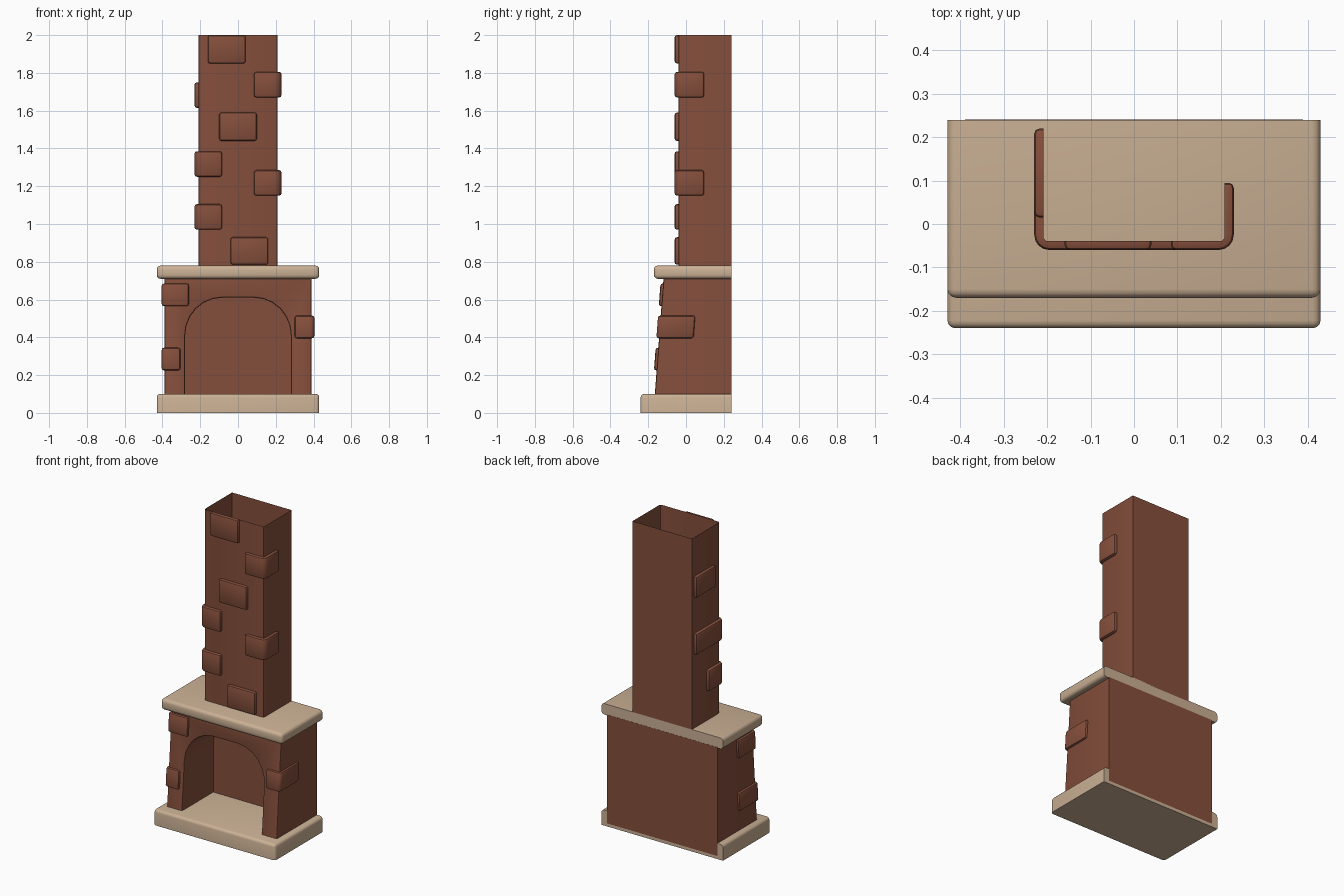
import bpy, bmesh, math

if "Cube" in bpy.data.objects:
    bpy.data.objects.remove(bpy.data.objects["Cube"])


def material(name, rgb):
    m = bpy.data.materials.new(name)
    m.diffuse_color = (*rgb, 1)
    m.use_nodes = True
    m.node_tree.nodes["Principled BSDF"].inputs["Base Color"].default_value = m.diffuse_color
    return m


BRICK = material("red_brick", (0.235, 0.078, 0.045))
STONE = material("beige_stone", (0.60, 0.44, 0.30))


def finish(name, bm, mat, edges=(), width=0.01, segs=2):
    """Bevel the given edges and turn the bmesh into an object."""
    bmesh.ops.recalc_face_normals(bm, faces=bm.faces)
    if edges:
        bmesh.ops.bevel(bm, geom=list(edges), offset=width, segments=segs,
                        profile=0.5, affect='EDGES', clamp_overlap=True)
    me = bpy.data.meshes.new(name)
    bm.to_mesh(me)
    bm.free()
    me.materials.append(mat)
    ob = bpy.data.objects.new(name, me)
    bpy.context.collection.objects.link(ob)
    bpy.ops.object.select_all(action='DESELECT')
    ob.select_set(True)
    bpy.context.view_layer.objects.active = ob
    bpy.ops.object.shade_smooth_by_angle(angle=math.radians(35))
    return ob


def prism(plan, z0, z1, caps=True):
    """Extrude a plan outline (x, y) from z0 to z1."""
    bm = bmesh.new()
    lo = [bm.verts.new((x, y, z0)) for x, y in plan]
    hi = [bm.verts.new((x, y, z1)) for x, y in plan]
    n = len(plan)
    for i in range(n):
        j = (i + 1) % n
        bm.faces.new((lo[i], lo[j], hi[j], hi[i]))
    if caps:
        bm.faces.new(lo[::-1])
        bm.faces.new(hi)
    return bm


def rect(x, y0, y1):
    return [(-x, y0), (x, y0), (x, y1), (-x, y1)]


# Stone slabs: back edges stay sharp
def slab(name, y0, z0, z1, width, round_bottom):
    bm = prism(rect(0.43, y0, 0.24), z0, z1)
    edges = [e for e in bm.edges
             if not all(v.co.y > 0.23 for v in e.verts)
             and (round_bottom or not all(v.co.z < z0 + 0.001 for v in e.verts))]
    finish(name, bm, STONE, edges, width, 3)


slab("hearth_base", -0.24, 0.0, 0.10, 0.018, False)
slab("mantel", -0.17, 0.71, 0.78, 0.02, True)

# Chimney: open thin shell, front corners slightly rounded
bm = prism(rect(0.21, -0.04, 0.24), 0.775, 2.0, caps=False)
corners = [e for e in bm.edges if all(v.co.y < 0 for v in e.verts)
           and abs(e.verts[0].co.x - e.verts[1].co.x) < 0.01]
finish("chimney", bm, BRICK, corners, 0.01, 2)


# Firebox: leaning front with an arched recess
def front_y(z):
    return -0.165 + (z - 0.10) * 0.075


arch = [(-0.28, 0.02)]
arch += [(-0.085 - 0.195 * math.cos(a), 0.41 + 0.20 * math.sin(a))
         for a in [i * math.pi / 12 for i in range(7)]]
arch += [(-x, z) for x, z in reversed(arch)]
outer = [(-0.39, 0.02), (-0.39, 0.715), (0.39, 0.715), (0.39, 0.02)]

bm = bmesh.new()
of = [bm.verts.new((x, front_y(z), z)) for x, z in outer]
ob_ = [bm.verts.new((x, 0.241, z)) for x, z in outer]
af = [bm.verts.new((x, front_y(z), z)) for x, z in arch]
ab = [bm.verts.new((x, 0.15, z)) for x, z in arch]
bm.faces.new(of + af[::-1])
bm.faces.new(ob_)
bm.faces.new(ab)
for f, b in ((of, ob_), (af, ab)):
    for i in range(len(f) - 1):
        bm.faces.new((f[i], f[i + 1], b[i + 1], b[i]))
rim = [bm.edges.get((af[i], af[i + 1])) for i in range(len(af) - 1)]
rim += [bm.edges.get((of[0], of[1])), bm.edges.get((of[2], of[3]))]
finish("firebox", bm, BRICK, rim, 0.01, 2)


# Raised bricks
def raised_brick(name, plan, wall_count, z0, z1, lean=0.0):
    """The last wall_count points of the plan lie on the wall and stay sharp."""
    bm = prism(plan, z0, z1)
    bm.verts.ensure_lookup_table()
    n = len(plan)
    wall = {v for i, v in enumerate(bm.verts) if i % n >= n - wall_count}
    bmesh.ops.recalc_face_normals(bm, faces=bm.faces)
    edges = [e for e in bm.edges if not all(v in wall for v in e.verts)
             and e.calc_face_angle(0) > math.radians(40)]
    for v in bm.verts:
        v.co.y += (v.co.z - z0) * lean
    finish(name, bm, BRICK, edges, 0.012, 2)


def front_brick(name, x0, x1, z0, z1):
    raised_brick(name, [(x0, -0.06), (x1, -0.06), (x1, -0.039), (x0, -0.039)],
                 2, z0, z1)


def corner_brick(name, side, wx, wy, inner_x, back_y, z0, z1, t, r, lean=0.0):
    """L-shaped brick around a front corner; side is -1 left, 1 right."""
    ox, oy = wx + t, wy - t
    plan = [(inner_x, oy)]
    plan += [(ox - r + r * math.sin(a), oy + r - r * math.cos(a))
             for a in [i * math.pi / 8 for i in range(5)]]
    plan += [(ox, back_y), (wx - 0.001, back_y),
             (wx - 0.001, wy + 0.008), (wx - 0.008, wy + 0.001),
             (inner_x, wy + 0.001)]
    raised_brick(name, [(side * x, y) for x, y in plan], 4, z0, z1, lean)


for i, (x0, x1, z0, z1) in enumerate([(-0.16, 0.04, 1.85, 2.0),
                                      (-0.10, 0.10, 1.44, 1.59),
                                      (-0.04, 0.16, 0.785, 0.93)]):
    front_brick(f"chimney_front_brick_{i + 1}", x0, x1, z0, z1)

for i, (side, back, z0, z1) in enumerate([(1, 0.095, 1.67, 1.805),
                                          (1, 0.095, 1.15, 1.285),
                                          (-1, 0.22, 1.25, 1.385),
                                          (-1, 0.095, 0.97, 1.105)]):
    corner_brick(f"chimney_corner_brick_{i + 1}", side, 0.21, -0.04, 0.085,
                 back, z0, z1, 0.02, 0.035)

raised_brick("chimney_side_brick", [(-0.23, 0.22), (-0.23, 0.015),
                                    (-0.209, 0.015), (-0.209, 0.22)],
             2, 1.615, 1.75)

for i, (side, inner, back, z0, z1) in enumerate([(-1, 0.26, 0.04, 0.565, 0.685),
                                                 (-1, 0.305, 0.03, 0.225, 0.345),
                                                 (1, 0.30, 0.04, 0.395, 0.515)]):
    corner_brick(f"firebox_corner_brick_{i + 1}", side, 0.39, front_y(z0), inner,
                 back, z0, z1, 0.014, 0.022, 0.075)
